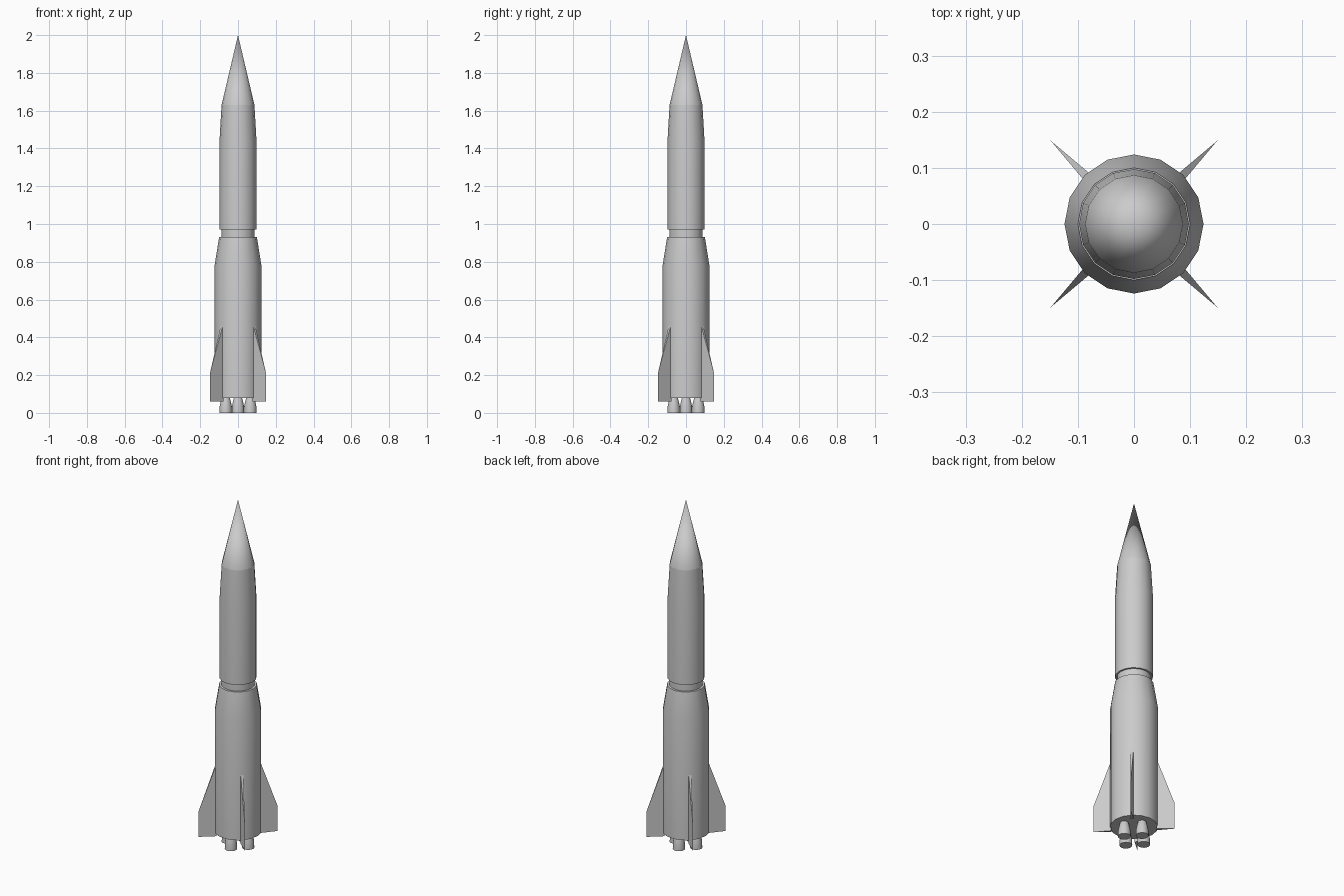
import bpy, bmesh, math
from mathutils import Matrix

if "Cube" in bpy.data.objects:
    bpy.data.objects.remove(bpy.data.objects["Cube"])

SIDES = 16


def finish(bm, name, angle=30):
    bmesh.ops.recalc_face_normals(bm, faces=bm.faces)
    mesh = bpy.data.meshes.new(name)
    bm.to_mesh(mesh)
    bm.free()
    obj = bpy.data.objects.new(name, mesh)
    bpy.context.collection.objects.link(obj)
    bpy.ops.object.select_all(action='DESELECT')
    obj.select_set(True)
    bpy.context.view_layer.objects.active = obj
    bpy.ops.object.shade_smooth_by_angle(angle=math.radians(angle))
    return obj


def lathe(name, profile, centre=(0, 0), sides=SIDES):
    """Closed turned solid from (radius, z) points, bottom to top."""
    bm = bmesh.new()
    rings = []
    for r, z in profile:
        count = sides if r > 0 else 1
        rings.append([bm.verts.new((centre[0] + r * math.cos(2 * math.pi * i / sides),
                                    centre[1] + r * math.sin(2 * math.pi * i / sides), z))
                      for i in range(count)])
    for low, high in zip(rings, rings[1:]):
        for i in range(sides):
            j = (i + 1) % sides
            if len(high) == 1:
                bm.faces.new((low[i], low[j], high[0]))
            else:
                bm.faces.new((low[i], low[j], high[j], high[i]))
    for ring in (rings[0], rings[-1]):
        if len(ring) > 1:
            bm.faces.new(ring)
    return finish(bm, name)


# Stages, joining collar and nose
lathe("lower_stage", [(0.124, 0.08), (0.124, 0.78), (0.1, 0.93)])
lathe("stage_collar", [(0.088, 0.92), (0.088, 0.98)])
lathe("upper_stage", [(0.098, 0.97), (0.098, 1.44), (0.087, 1.63)])
lathe("nose_cone", [(0.087, 1.63), (0, 2.0)])

# Four engine bells on the axes
for k in range(4):
    a = k * math.pi / 2
    lathe(f"engine_bell_{k + 1}",
          [(0.033, 0), (0.032, 0.035), (0.027, 0.06), (0.02, 0.085)],
          (0.065 * math.cos(a), 0.065 * math.sin(a)))

# Four diagonal fins, thick at the root and sharp at the outer edge
for k in range(4):
    bm = bmesh.new()
    t = 0.008
    left, right = [[bm.verts.new((0.117, y, z)) for z in (0.06, 0.475)] for y in (-t, t)]
    low, high = [bm.verts.new((0.21, 0, z)) for z in (0.06, 0.21)]
    bm.faces.new((left[0], low, high, left[1]))
    bm.faces.new((right[0], right[1], high, low))
    bm.faces.new((left[0], left[1], right[1], right[0]))
    bm.faces.new((left[0], right[0], low))
    bm.faces.new((left[1], high, right[1]))
    bm.transform(Matrix.Rotation(math.pi / 4 + k * math.pi / 2, 4, 'Z'))
    finish(bm, f"fin_{k + 1}", 5)
